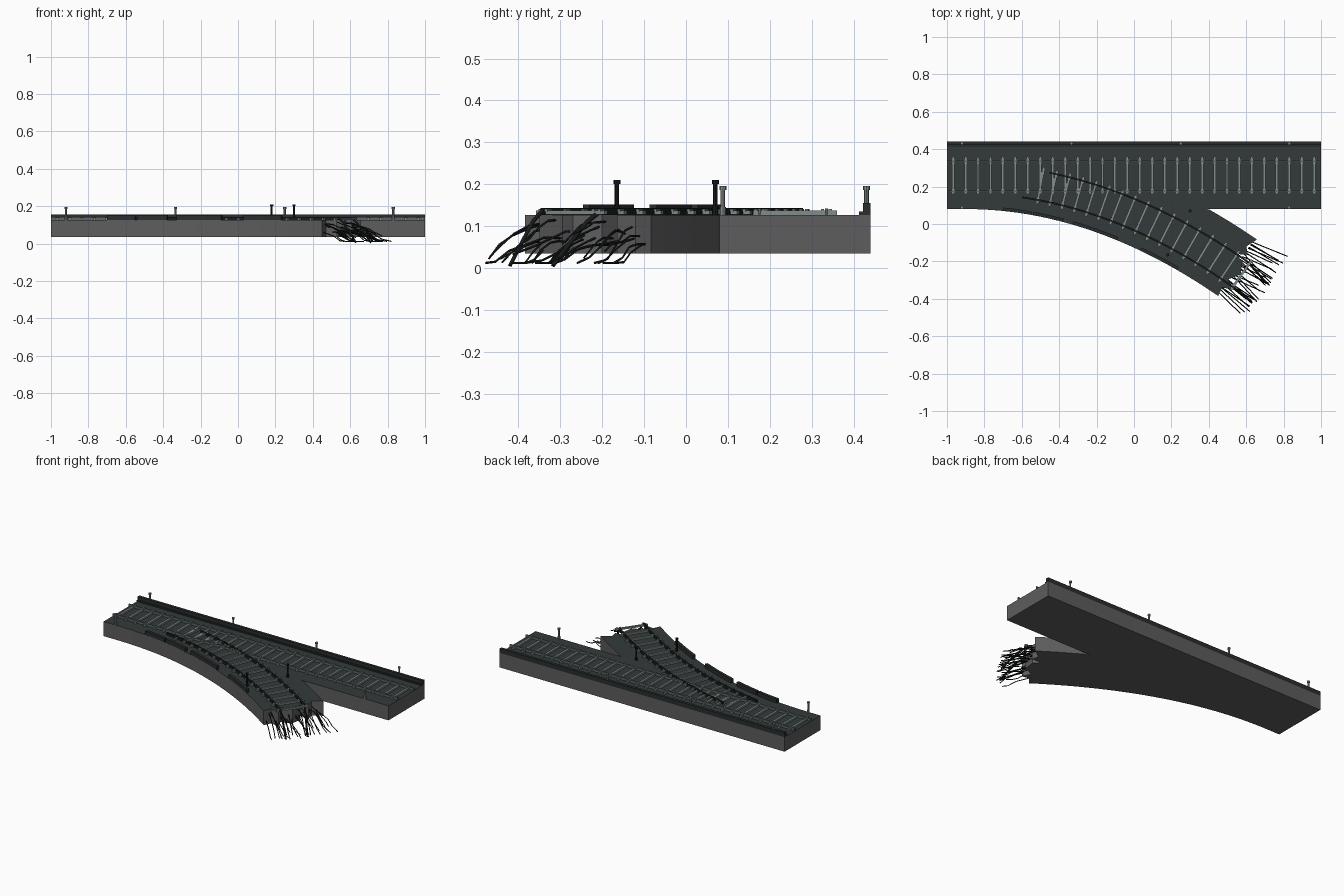
import bpy, bmesh, random
from mathutils import Vector, Matrix

random.seed(4)
if "Cube" in bpy.data.objects:
    bpy.data.objects.remove(bpy.data.objects["Cube"])

DECK, BASE = 0.127, 0.035


def material(name, rgb):
    m = bpy.data.materials.new(name)
    m.use_nodes = True
    m.diffuse_color = (*rgb, 1)
    bsdf = m.node_tree.nodes["Principled BSDF"]
    bsdf.inputs["Base Color"].default_value = (*rgb, 1)
    bsdf.inputs["Roughness"].default_value = 0.8
    return m


CONCRETE = material("grey concrete", (0.11, 0.11, 0.11))
SURFACE = material("dark green grey surface", (0.033, 0.043, 0.043))
WALL = material("dark wall", (0.022, 0.027, 0.027))
BLACK = material("black iron", (0.010, 0.012, 0.012))
STEEL = material("pale steel", (0.22, 0.27, 0.26))
WORN = material("worn rail steel", (0.11, 0.14, 0.135))


def finish(name, bm, *mats):
    bmesh.ops.recalc_face_normals(bm, faces=bm.faces)
    me = bpy.data.meshes.new(name)
    bm.to_mesh(me)
    bm.free()
    for m in mats:
        me.materials.append(m)
    ob = bpy.data.objects.new(name, me)
    bpy.context.collection.objects.link(ob)
    return ob


def add_box(bm, centre, size, angle=0.0):
    mat = (Matrix.Translation(centre) @ Matrix.Rotation(angle, 4, "Z")
           @ Matrix.Diagonal((*size, 1)))
    bmesh.ops.create_cube(bm, size=1, matrix=mat)


# Branch geometry: a curved edge plus a sideways offset
def normal(x):
    return Vector((0.51 * (x + 0.9), 1)).normalized()


def branch(x, d=0.0):
    return Vector((x, 0.08 - 0.255 * (x + 0.9) ** 2)) + normal(x) * d


def steps(a, b, n):
    return [a + (b - a) * i / n for i in range(n + 1)]


def ribbon(name, mat, x0, x1, d0, d1, z0, z1, n=20):
    bm = bmesh.new()
    rings = []
    for x in steps(x0, x1, n):
        rings.append([bm.verts.new((*branch(x, d), z))
                      for d, z in ((d0, z0), (d1, z0), (d1, z1), (d0, z1))])
    for a, b in zip(rings, rings[1:]):
        for i in range(4):
            j = (i + 1) % 4
            bm.faces.new((a[i], a[j], b[j], b[i]))
    bm.faces.new(rings[0])
    bm.faces.new(rings[-1])
    return finish(name, bm, mat)


def tubes(name, paths, radius, mat):
    cu = bpy.data.curves.new(name, "CURVE")
    cu.dimensions = "3D"
    cu.bevel_depth = radius
    cu.bevel_resolution = 0
    cu.use_fill_caps = True
    for pts in paths:
        sp = cu.splines.new("POLY")
        sp.points.add(len(pts) - 1)
        for p, co in zip(sp.points, pts):
            p.co = (*co, 1)
    cu.materials.append(mat)
    ob = bpy.data.objects.new(name, cu)
    bpy.context.collection.objects.link(ob)


# Deck slab: straight deck joined with the curved, broken branch
outline = [Vector((-1, 0.44)), Vector((-1, 0.08))]
outline += [branch(x) for x in steps(-0.9, 0.45, 24)]
jagged = [Vector(p) for p in ((0.47, -0.34), (0.53, -0.35), (0.505, -0.295),
                              (0.57, -0.27), (0.58, -0.20), (0.545, -0.16),
                              (0.61, -0.165), (0.60, -0.12))]
outline += jagged
outline += [branch(x, 0.366) for x in steps(0.45, 0.225, 5)]
outline += [Vector((0.39, 0.08)), Vector((1, 0.08)), Vector((1, 0.44))]
bm = bmesh.new()
face = bm.faces.new([bm.verts.new((p.x, p.y, BASE)) for p in outline])
ext = bmesh.ops.extrude_face_region(bm, geom=[face])
bmesh.ops.translate(bm, vec=(0, 0, DECK - BASE),
                    verts=[g for g in ext["geom"] if isinstance(g, bmesh.types.BMVert)])
for f in bm.faces:
    f.material_index = int(f.calc_center_median().z > DECK - 0.001)
finish("deck_slab", bm, CONCRETE, SURFACE)

# Back wall with a ledge
bm = bmesh.new()
add_box(bm, (0, 0.431, 0.141), (2, 0.018, 0.028))
add_box(bm, (0, 0.418, 0.131), (2, 0.010, 0.008))
finish("back_wall", bm, WALL)

# Straight track
rail_y = (0.175, 0.335)
bm = bmesh.new()
clips = bmesh.new()
for x in steps(-0.967, 0.963, 29):
    add_box(bm, (x, 0.26, 0.132), (0.013, 0.20, 0.010))
    for y in rail_y:
        for s in (-1, 1):
            add_box(clips, (x, y + s * 0.009, 0.138), (0.018, 0.008, 0.006))
finish("straight_sleepers", bm, STEEL)
bm = bmesh.new()
for y in rail_y:
    add_box(bm, (0, y, 0.135), (2, 0.007, 0.015))
finish("straight_rails", bm, WORN)

# Branch track
rail_d = (0.085, 0.24)
bm = bmesh.new()
for x in steps(-0.53, 0.48, 16):
    n = normal(x)
    ang = n.to_2d().angle_signed(Vector((0, 1)))
    add_box(bm, (*branch(x, 0.163), 0.1325), (0.013, 0.20, 0.010), ang)
    for d in rail_d:
        for s in (-1, 1):
            add_box(clips, (*branch(x, d + s * 0.009), 0.138), (0.018, 0.008, 0.006), ang)
finish("branch_sleepers", bm, STEEL)
finish("rail_clips", clips, STEEL)
ribbon("outer_branch_rail", BLACK, -0.61, 0.49, 0.080, 0.090, DECK, 0.143)
ribbon("inner_branch_rail", BLACK, -0.50, 0.47, 0.235, 0.245, DECK, 0.143)

# Snapped rail ends that hang down past the break
ends = []
for x, d, tip in ((0.49, 0.085, (0.63, -0.42, 0.006)), (0.47, 0.24, (0.71, -0.318, 0.006))):
    a = Vector((*branch(x, d), 0.137))
    tip = Vector(tip)
    ends.append([a, a.lerp(tip, 0.3) + Vector((0, 0, 0.012)),
                 a.lerp(tip, 0.7) + Vector((0, 0, 0.006)), tip])
tubes("bent_rail_ends", ends, 0.006, BLACK)

# Reinforcing bars sticking out of the break
bars = []
for i in range(30):
    p = branch(0.44, 0.015 + 0.33 * (i + random.random()) / 30)
    pt = Vector((p.x, p.y, random.uniform(0.055, 0.115)))
    pts = [pt]
    drop = random.uniform(0.0, 0.015)
    side = random.uniform(-0.25, 0.25)
    for k in range(4):
        length = random.uniform(0.03, 0.06)
        out = Vector((0.82 + side * 0.5, -0.57 + side * 0.8, 0)).normalized()
        pt = pt + out * length
        pt.z = max(0.012, pt.z - drop + random.uniform(-0.006, 0.008))
        pts.append(pt)
        drop += random.uniform(0.002, 0.014)
    bars.append(pts)
tubes("reinforcing_bars", bars, 0.0028, BLACK)

# Broken parapet along the outer edge of the branch
for i, (a, b) in enumerate(((-0.70, -0.55), (-0.54, -0.38), (-0.33, -0.09), (0.03, 0.23))):
    ribbon(f"parapet_{i + 1}", WALL, a, b, 0.0, 0.018, DECK, 0.152, 6)


# Lamp posts: slim shaft, base and wider cap
def posts(name, mat, spots, top):
    bm = bmesh.new()
    for x, y in spots:
        for r, z0, z1 in ((0.008, DECK, DECK + 0.018), (0.0055, DECK, top - 0.01),
                          (0.0085, top - 0.01, top)):
            bmesh.ops.create_cone(bm, cap_ends=True, segments=8, radius1=r, radius2=r,
                                  depth=z1 - z0,
                                  matrix=Matrix.Translation((x, y, (z0 + z1) / 2)))
    finish(name, bm, mat)


posts("pale_posts", STEEL, [(x, 0.431) for x in (-0.92, -0.335, 0.25, 0.83)]
      + [(-0.92, 0.088), (0.83, 0.088)], 0.196)
posts("dark_posts", BLACK, [(0.18, -0.165), (0.30, 0.07)], 0.21)
